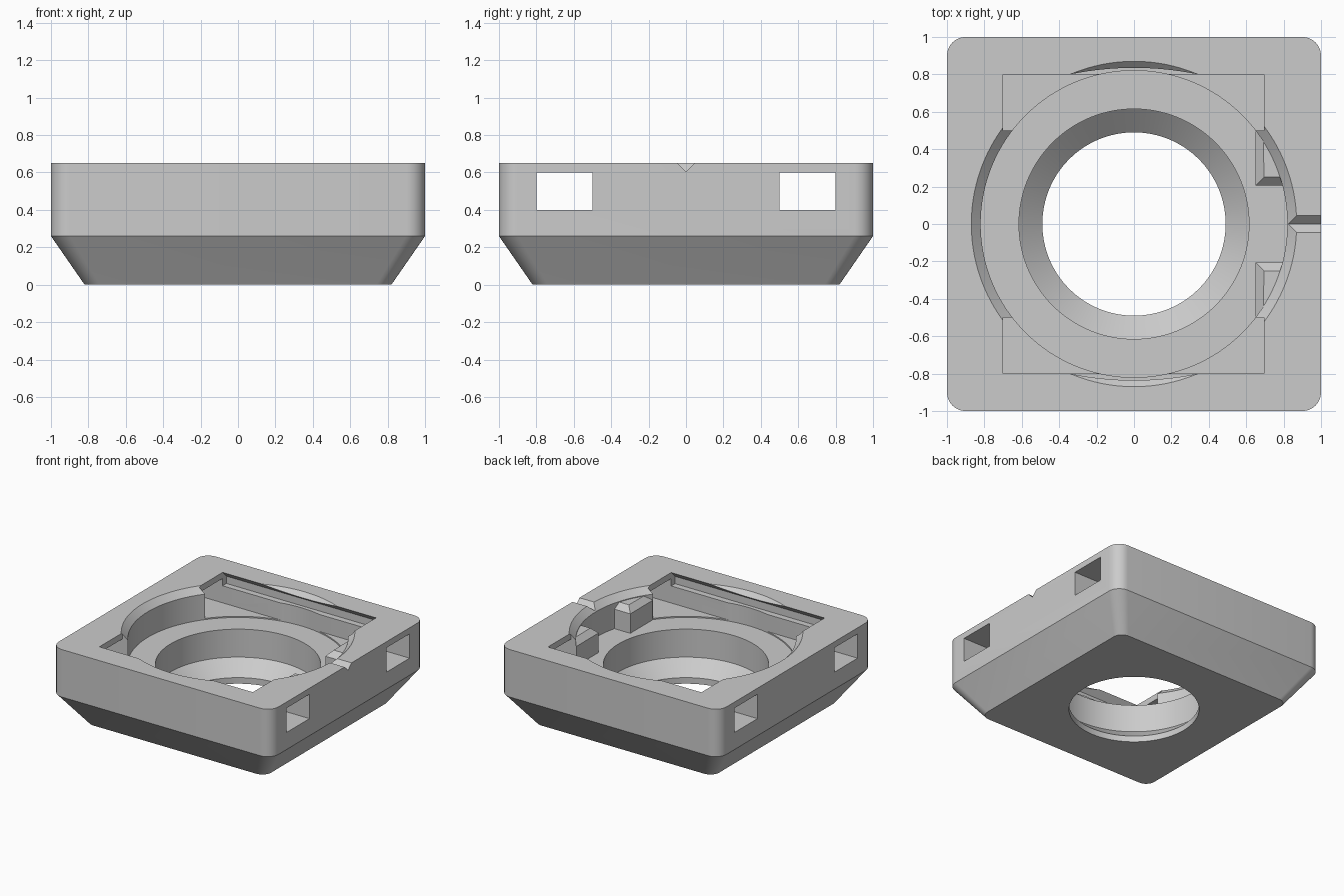
import bpy, bmesh, math

if "Cube" in bpy.data.objects:
    bpy.data.objects.remove(bpy.data.objects["Cube"])

grey = bpy.data.materials.new("plain_grey")
grey.diffuse_color = (0.6, 0.6, 0.6, 1)
grey.use_nodes = True
grey.node_tree.nodes["Principled BSDF"].inputs["Base Color"].default_value = grey.diffuse_color


def make(name, rings):
    """Solid through a stack of rings with equal point counts, capped at both ends."""
    bm = bmesh.new()
    loops = [[bm.verts.new(p) for p in r] for r in rings]
    n = len(loops[0])
    for a, b in zip(loops, loops[1:]):
        for i in range(n):
            j = (i + 1) % n
            bm.faces.new((a[i], a[j], b[j], b[i]))
    bm.faces.new(loops[0][::-1])
    bm.faces.new(loops[-1])
    bmesh.ops.recalc_face_normals(bm, faces=bm.faces)
    me = bpy.data.meshes.new(name)
    bm.to_mesh(me)
    bm.free()
    ob = bpy.data.objects.new(name, me)
    me.materials.append(grey)
    bpy.context.collection.objects.link(ob)
    return ob


def rounded_square(h, r, z, steps=8):
    pts = []
    for k, (sx, sy) in enumerate([(1, 1), (-1, 1), (-1, -1), (1, -1)]):
        for i in range(steps + 1):
            a = math.pi / 2 * (k + i / steps)
            pts.append((sx * (h - r) + r * math.cos(a), sy * (h - r) + r * math.sin(a), z))
    return pts


def circle(r, z, n=128):
    return [(r * math.cos(2 * math.pi * i / n), r * math.sin(2 * math.pi * i / n), z)
            for i in range(n)]


def extrude_x(name, profile, x0, x1):
    return make(name, [[(x, y, z) for y, z in profile] for x in (x0, x1)])


# body: rounded square with tapered underside
body = make("housing", [rounded_square(0.82, 0.08, 0), rounded_square(1, 0.1, 0.26),
                        rounded_square(1, 0.1, 0.65)])

# stepped round bore with a chamfered mouth
cutters = [make("bore_cutter", [circle(r, z) for r, z in [
    (0.49, -0.1), (0.49, 0.05), (0.615, 0.16), (0.615, 0.39),
    (0.82, 0.39), (0.82, 0.6), (0.92, 0.7)]])]

# side pockets with undercut lip, and slots running through both sides
for s in (1, -1):
    pocket = [(0.5, 0.4), (0.8, 0.4), (0.8, 0.54), (0.85, 0.54),
              (0.85, 0.6), (0.8, 0.65), (0.8, 0.7), (0.5, 0.7)]
    slot = [(0.5, 0.4), (0.8, 0.4), (0.8, 0.6), (0.5, 0.6)]
    cutters.append(extrude_x("pocket_cutter", [(s * y, z) for y, z in pocket], -0.7, 0.695))
    cutters.append(extrude_x("slot_cutter", [(s * y, z) for y, z in slot], -1.1, 1.1))

# V-shaped index notch in the right rim
cutters.append(extrude_x("notch_cutter", [(0, 0.605), (0.095, 0.7), (-0.095, 0.7)], 0.75, 1.1))

bpy.context.view_layer.objects.active = body
for c in cutters:
    m = body.modifiers.new("cut", "BOOLEAN")
    m.operation = "DIFFERENCE"
    m.solver = "EXACT"
    m.object = c
    bpy.ops.object.modifier_apply(modifier=m.name)
    bpy.data.objects.remove(c)

# two stop posts against the right wall, with chamfered tops
for s, side in ((1, "back"), (-1, "front")):
    def rect(x0, y0, z):
        return [(x0, s * y0, z), (0.84, s * y0, z), (0.84, s * 0.495, z), (x0, s * 0.495, z)]
    # outer corner trimmed so the post stays buried in the wall
    rings = [[(min(x, math.sqrt(0.85 ** 2 - y * y)), y, z) for x, y, z in rect(*a)]
             for a in ((0.65, 0.205, 0.38), (0.65, 0.205, 0.55), (0.695, 0.25, 0.595))]
    make(side + "_stop_post", rings)

# smooth round walls, keep edges sharp
bpy.ops.object.select_all(action="DESELECT")
body.select_set(True)
bpy.ops.object.shade_smooth_by_angle(angle=math.radians(25))
